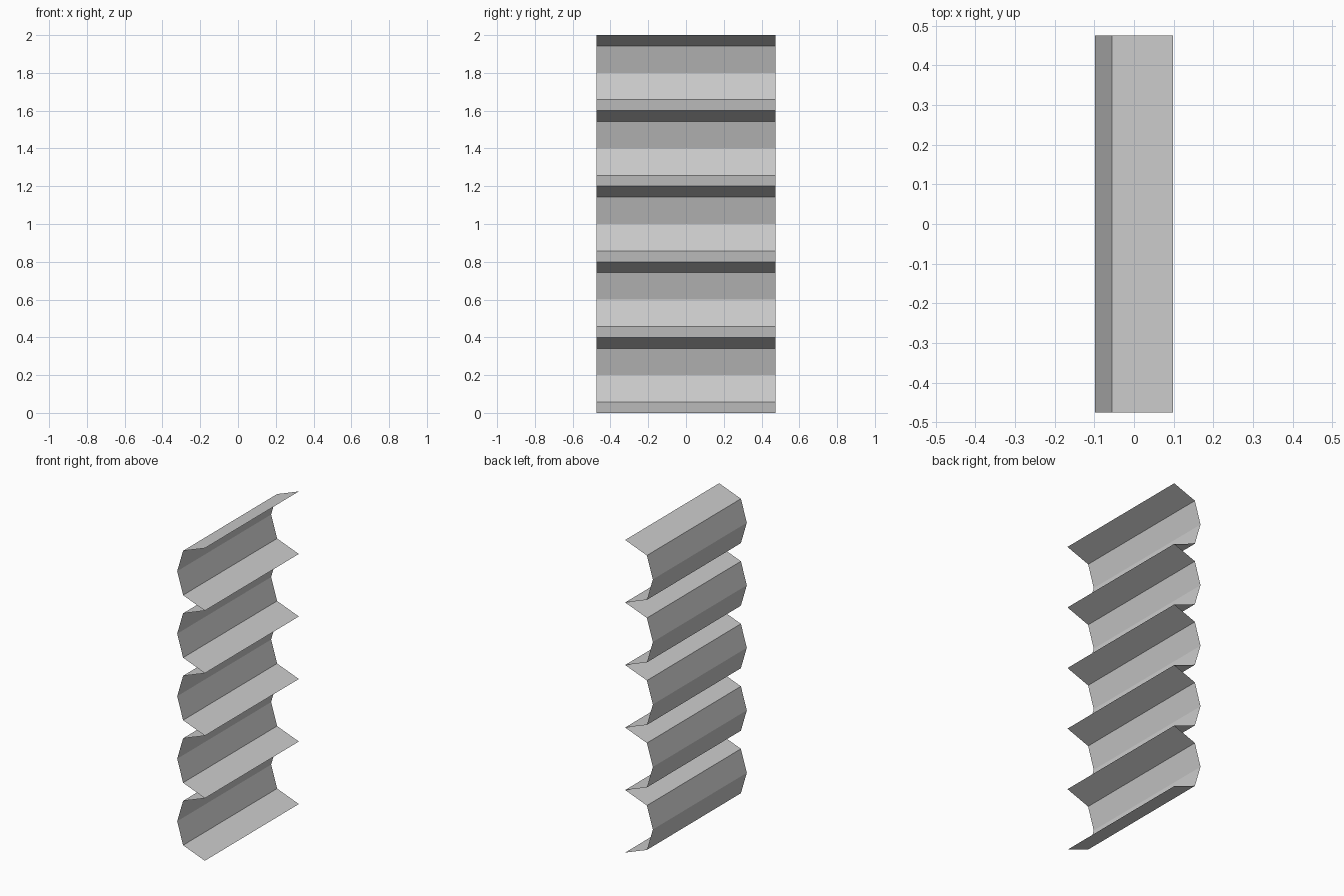
import bpy

if "Cube" in bpy.data.objects:
    bpy.data.objects.remove(bpy.data.objects["Cube"])

# One corrugation of the sheet profile as (x, z); it repeats every PITCH upward
PITCH, REPEATS, HALF_WIDTH = 0.4, 5, 0.475
WAVE = [(0.098, 0.0), (-0.056, 0.058), (-0.098, 0.2), (-0.056, 0.342)]

profile = [(x, z + i * PITCH) for i in range(REPEATS) for x, z in WAVE]
profile.append((WAVE[0][0], REPEATS * PITCH))

# Thin folded sheet: profile swept along y
verts = [(x, y, z) for x, z in profile for y in (-HALF_WIDTH, HALF_WIDTH)]
faces = [(2 * i, 2 * i + 1, 2 * i + 3, 2 * i + 2) for i in range(len(profile) - 1)]

mesh = bpy.data.meshes.new("corrugated_sheet")
mesh.from_pydata(verts, [], faces)
mesh.update()
sheet = bpy.data.objects.new("corrugated_sheet", mesh)
bpy.context.collection.objects.link(sheet)
